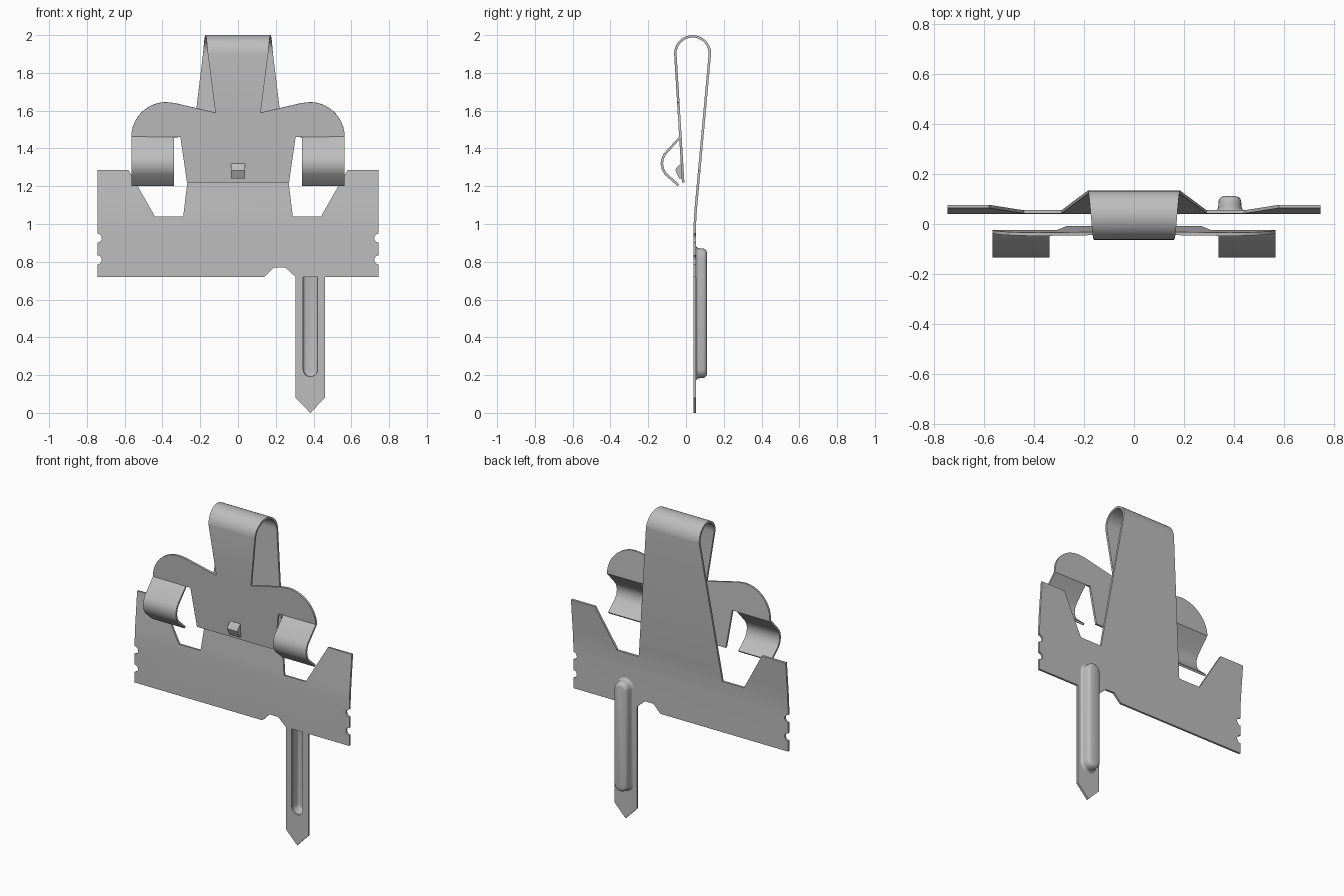
import bpy, bmesh
from math import sin, cos, pi

cube = bpy.data.objects.get("Cube")
if cube:
    bpy.data.objects.remove(cube, do_unlink=True)

STEEL = (0.51, 0.51, 0.51, 1)
mat = bpy.data.materials.new("grey steel")
mat.use_nodes = True
mat.diffuse_color = STEEL
mat.node_tree.nodes["Principled BSDF"].inputs["Base Color"].default_value = STEEL

THICK = 0.013
PLATE_Y = 0.046
BEND_Z, BEND_Y, BEND_R = 1.902, 0.035, 0.0915   # centre and radius of the top loop
FOLD = 2 * BEND_Z + pi * BEND_R                 # unrolled length constant
FOOT_Z = 1.22                                   # lower edge of the front panel
HOOK_Z = 1.46                                   # where the hooks leave the panel


def finish(bm, name, thick=THICK, offset=0.0):
    """Turn a bmesh sheet into a thick, smooth-shaded object."""
    bmesh.ops.recalc_face_normals(bm, faces=bm.faces)
    mesh = bpy.data.meshes.new(name)
    bm.to_mesh(mesh)
    bm.free()
    obj = bpy.data.objects.new(name, mesh)
    bpy.context.collection.objects.link(obj)
    mesh.materials.append(mat)
    bpy.ops.object.select_all(action='DESELECT')
    obj.select_set(True)
    bpy.context.view_layer.objects.active = obj
    if thick:
        mod = obj.modifiers.new("thickness", 'SOLIDIFY')
        mod.thickness, mod.offset = thick, offset
        bpy.ops.object.modifier_apply(modifier=mod.name)
    bpy.ops.object.shade_smooth_by_angle(angle=pi / 6)


def sheet(points):
    """Flat triangulated sheet from an outline in x and height."""
    bm = bmesh.new()
    face = bm.faces.new([bm.verts.new((x, 0, s)) for x, s in points])
    face.normal_update()
    bmesh.ops.triangulate(bm, faces=[face])
    return bm


def arc(cx, cz, r, a0, a1, n):
    return [(cx + r * cos(a0 + (a1 - a0) * i / n), cz + r * sin(a0 + (a1 - a0) * i / n))
            for i in range(n + 1)]


def interp(table, z):
    """Linear lookup in a table of (z, y) with falling z."""
    for (z0, y0), (z1, y1) in zip(table, table[1:]):
        if z >= z1:
            break
    return y0 + (y1 - y0) * (z - z0) / (z1 - z0)


BACK = [(BEND_Z, BEND_Y + BEND_R), (1.1, 0.0535), (1.05, 0.0495), (1.0, 0.047), (0.95, PLATE_Y), (0, PLATE_Y)]
FRONT = [(BEND_Z, BEND_Y - BEND_R), (FOOT_Z, -0.015)]
HOOK = [(HOOK_Z, -0.030), (1.37, -0.112), (1.345, -0.124), (1.32, -0.128),
        (1.29, -0.122), (1.265, -0.108), (1.205, -0.04)]


def bend(x, s):
    """Map an unrolled sheet position to its bent depth and height."""
    if s <= BEND_Z:
        return interp(BACK, s), s
    if s < FOLD - BEND_Z:
        a = (s - BEND_Z) / BEND_R
        return BEND_Y + BEND_R * cos(a), BEND_Z + BEND_R * sin(a)
    z = FOLD - s
    if abs(x) > 0.32 and z <= HOOK_Z + 1e-4:
        return interp(HOOK, z), z
    return interp(FRONT, z), z


# Clip body: one unrolled outline with plate, strip, front wings and hooks
half = [(0.745, 0.72)]
for zc in (0.81, 0.925):
    half += arc(0.745, zc, 0.024, 1.5 * pi, 0.5 * pi, 8)
half += [(0.745, 1.285), (0.58, 1.285), (0.44, 1.04), (0.29, 1.04), (0.185, BEND_Z)]
front = [(0.16, BEND_Z), (0.12, 1.59), (0.335, 1.64)]
front += arc(0.38, HOOK_Z, 0.185, pi / 2, 0, 14)
front += [(0.565, 1.205), (0.338, 1.205), (0.338, HOOK_Z), (0.305, HOOK_Z), (0.27, FOOT_Z)]
half += [(x, FOLD - z) for x, z in front]
edge_notch = [(0.14, 0.72), (0.19, 0.77), (0.25, 0.77), (0.305, 0.72)]
outline = half + [(-x, s) for x, s in reversed(half)] + edge_notch

bm = sheet(outline)
cuts = [z for z, y in BACK[:-1]]
cuts += [BEND_Z + pi * BEND_R * i / 20 for i in range(1, 21)]
cuts += [FOLD - z for z, y in HOOK[:-1]]
for s in cuts:
    bmesh.ops.bisect_plane(bm, geom=bm.verts[:] + bm.edges[:] + bm.faces[:], dist=1e-5,
                           plane_co=(0, 0, s), plane_no=(0, 0, 1))
for v in bm.verts:
    v.co.y, v.co.z = bend(v.co.x, v.co.z)
finish(bm, "clip_body")

# Pointed tail with an open slot
TAIL_X, SLOT_R, LOW, HIGH = 0.383, 0.038, 0.23, 0.825
tail = [(0.305, 0.72), (0.305, 0.08), (TAIL_X, 0), (0.46, 0.08), (0.46, 0.72)]
tail += [(TAIL_X + SLOT_R, 0.72)] + arc(TAIL_X, LOW, SLOT_R, 0, -pi, 12) + [(TAIL_X - SLOT_R, 0.72)]
bm = sheet(tail)
for v in bm.verts:
    v.co.y = PLATE_Y
finish(bm, "tail")

# Pressed rib behind the slot: rounded-end rings rising from the plate
bm = bmesh.new()
rings = []
for r, y in [(0.064, 0.051), (0.055, 0.054), (0.048, 0.062), (0.046, 0.075), (0.045, 0.092),
             (0.041, 0.102), (0.034, 0.108), (0.024, 0.111)]:
    loop = arc(TAIL_X, HIGH, r, 0, pi, 10) + arc(TAIL_X, LOW, r, pi, 2 * pi, 10)
    rings.append([bm.verts.new((x, y, z)) for x, z in loop])
for a, b in zip(rings, rings[1:]):
    for i in range(len(a)):
        j = (i + 1) % len(a)
        bm.faces.new((a[i], a[j], b[j], b[i]))
bm.faces.new(rings[-1])
finish(bm, "tail_rib", 0.009, -1.0)

# Small catch raised from the front panel
bm = bmesh.new()
catch = [(-0.020, 1.33), (-0.052, 1.295), (-0.056, 1.283), (-0.036, 1.24), (-0.016, 1.24)]
face = bm.faces.new([bm.verts.new((-0.036, y, z)) for y, z in catch])
ext = bmesh.ops.extrude_face_region(bm, geom=[face])
bm.faces.new([v for v in face.verts]) if not face.is_valid else None
bmesh.ops.translate(bm, vec=(0.072, 0, 0),
                    verts=[g for g in ext["geom"] if isinstance(g, bmesh.types.BMVert)])
finish(bm, "catch", 0)
